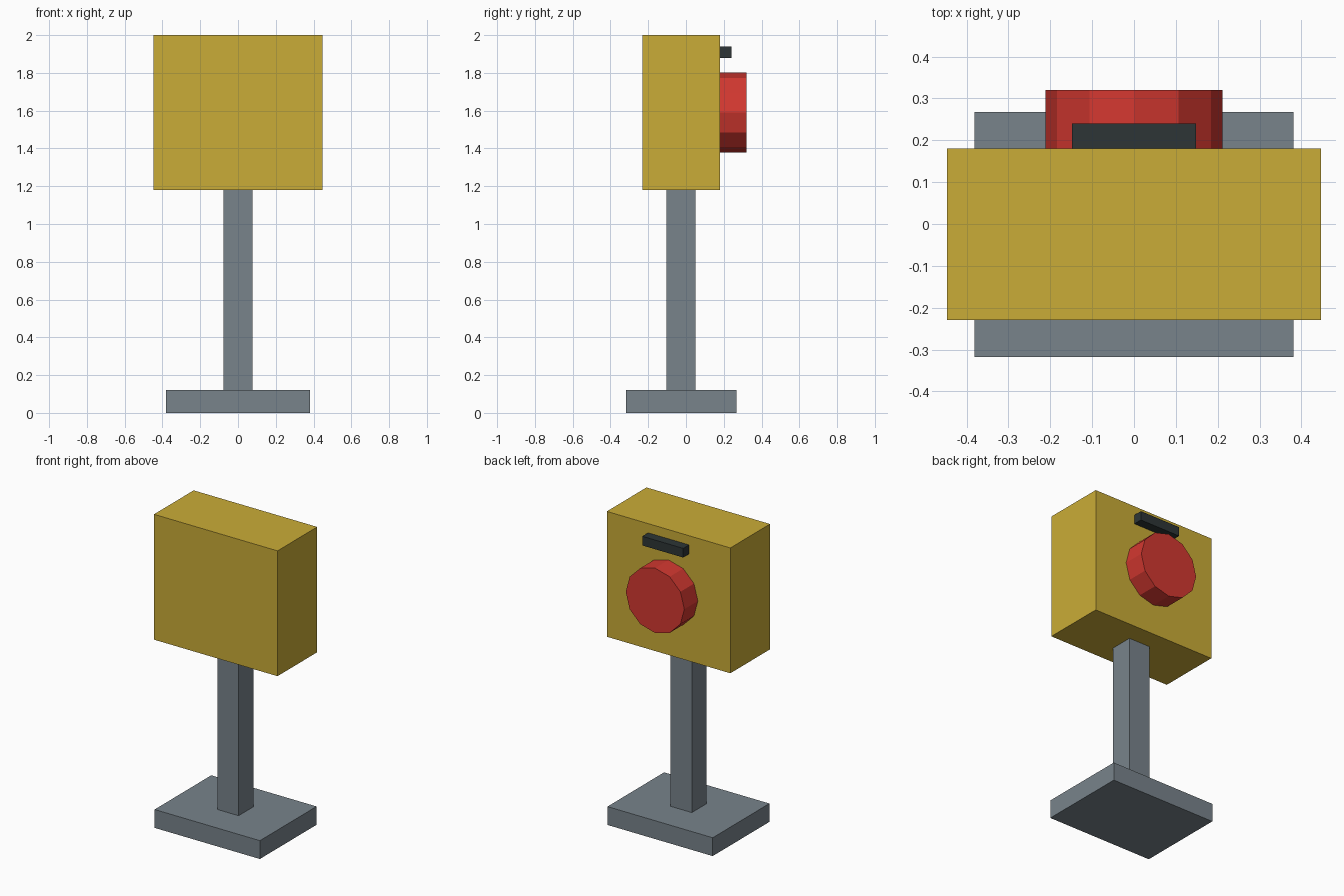
import bpy
import math

if "Cube" in bpy.data.objects:
    bpy.data.objects.remove(bpy.data.objects["Cube"])


def linear(c):
    c /= 255
    return c / 12.92 if c <= 0.04045 else ((c + 0.055) / 1.055) ** 2.4


def material(name, r, g, b):
    m = bpy.data.materials.new(name)
    m.diffuse_color = (linear(r), linear(g), linear(b), 1)
    m.use_nodes = True
    m.node_tree.nodes["Principled BSDF"].inputs["Base Color"].default_value = m.diffuse_color
    return m


yellow = material("yellow", 202, 172, 55)
grey = material("grey", 120, 131, 139)
red = material("red", 211, 56, 48)
dark = material("charcoal", 45, 53, 54)


def box(name, x, y, z, mat):
    """Box from (min, max) ranges on each axis."""
    ranges = (x, y, z)
    bpy.ops.mesh.primitive_cube_add(size=1, location=[(a + b) / 2 for a, b in ranges])
    ob = bpy.context.object
    ob.name = name
    ob.scale = [b - a for a, b in ranges]
    bpy.ops.object.transform_apply(location=False, rotation=False, scale=True)
    ob.data.materials.append(mat)
    return ob


# Stand
box("base_plate", (-0.381, 0.381), (-0.318, 0.268), (0, 0.12), grey)
box("post", (-0.077, 0.077), (-0.104, 0.05), (0.12, 1.18), grey)

# Housing
box("housing", (-0.447, 0.447), (-0.23, 0.18), (1.18, 2.0), yellow)

# Round push button on the back face, twelve flat sides
bpy.ops.mesh.primitive_cylinder_add(
    vertices=12, radius=0.212, depth=0.14,
    location=(0, 0.25, 1.59), rotation=(math.pi / 2, 0, 0))
button = bpy.context.object
button.name = "push_button"
button.data.materials.append(red)

# Dark bar above the button
box("label_bar", (-0.148, 0.148), (0.18, 0.24), (1.88, 1.94), dark)
